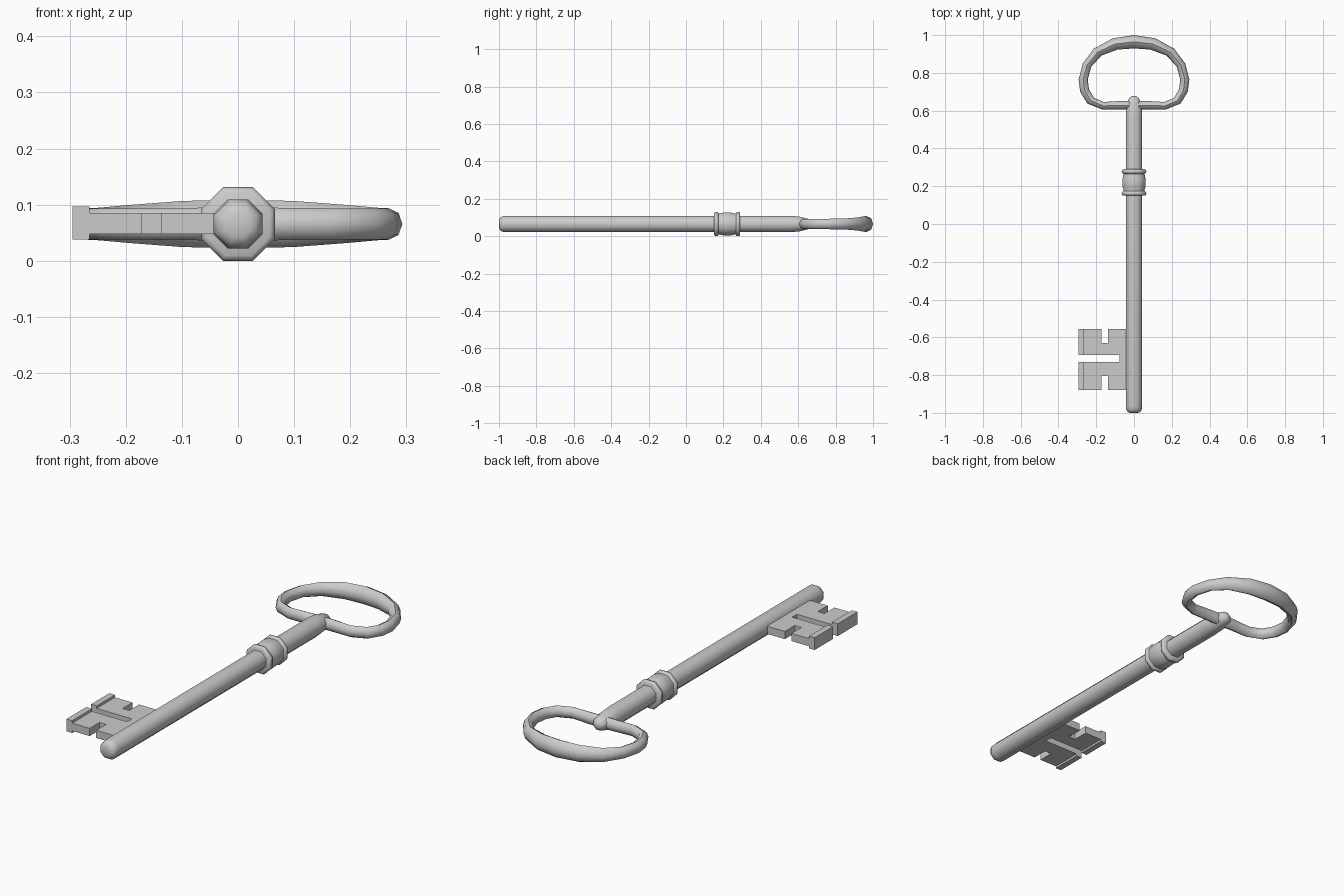
import bpy, bmesh
from math import sin, cos, pi, radians

if "Cube" in bpy.data.objects:
    bpy.data.objects.remove(bpy.data.objects["Cube"])

ZC = 0.0655          # height of the key's axis
SIDES = 8


def finish(name, bm, smooth=True):
    bmesh.ops.recalc_face_normals(bm, faces=bm.faces)
    mesh = bpy.data.meshes.new(name)
    bm.to_mesh(mesh)
    bm.free()
    ob = bpy.data.objects.new(name, mesh)
    bpy.context.collection.objects.link(ob)
    if smooth:
        bpy.ops.object.select_all(action='DESELECT')
        ob.select_set(True)
        bpy.context.view_layer.objects.active = ob
        bpy.ops.object.shade_smooth_by_angle(angle=radians(50))
    return ob


def skin(bm, rings, closed):
    n = len(rings)
    for i in range(n if closed else n - 1):
        a, b = rings[i], rings[(i + 1) % n]
        for k in range(SIDES):
            j = (k + 1) % SIDES
            bm.faces.new((a[k], a[j], b[j], b[k]))
    if not closed:
        bm.faces.new(rings[0])
        bm.faces.new(rings[-1])


def turned(name, profile):
    """Octagonal rod along y from (y, flat half-width x, flat half-width z)."""
    bm = bmesh.new()
    rings = []
    for y, rx, rz in profile:
        c = 1 / cos(pi / SIDES)
        rings.append([bm.verts.new((rx * c * cos(t), y, ZC + rz * c * sin(t)))
                      for t in [2 * pi * (k + 0.5) / SIDES for k in range(SIDES)]])
    skin(bm, rings, False)
    return finish(name, bm)


def plate(name, outline, z0, z1):
    bm = bmesh.new()
    face = bm.faces.new([bm.verts.new((x, y, z0)) for x, y in outline])
    ext = bmesh.ops.extrude_face_region(bm, geom=[face])
    for v in ext['geom']:
        if isinstance(v, bmesh.types.BMVert):
            v.co.z = z1
    return finish(name, bm, False)


# Shaft with rounded tip, flattening where it meets the bow
turned("shaft", [(-1.0, 0.022, 0.022), (-0.994, 0.034, 0.034), (-0.982, 0.041, 0.041),
                 (-0.965, 0.0435, 0.0435), (0.56, 0.0435, 0.0435), (0.605, 0.042, 0.040),
                 (0.64, 0.037, 0.031), (0.665, 0.027, 0.025), (0.677, 0.012, 0.012)])

# Collar: two rings with a barrel between them
collar = [(0.150, 0.056), (0.154, 0.063), (0.162, 0.0655), (0.170, 0.063), (0.174, 0.056)]
barrel = [(0.178, 0.056), (0.195, 0.060), (0.220, 0.062), (0.245, 0.060), (0.262, 0.056)]
rings = collar + barrel + [(0.44 - y, r) for y, r in reversed(collar)]
turned("collar", [(y, r, r) for y, r in rings])

# Bow: outer x, y, inner x, y, half thickness from bottom centre to top centre
half = [(0, 0.605, 0, 0.652, 0.030),
        (0.075, 0.605, 0.06, 0.652, 0.029),
        (0.165, 0.605, 0.160, 0.646, 0.028),
        (0.247, 0.638, 0.212, 0.668, 0.028),
        (0.285, 0.700, 0.238, 0.712, 0.028),
        (0.293, 0.765, 0.245, 0.765, 0.028),
        (0.271, 0.850, 0.226, 0.833, 0.029),
        (0.213, 0.928, 0.172, 0.892, 0.034),
        (0.112, 0.983, 0.088, 0.923, 0.041),
        (0, 1.0, 0, 0.930, 0.0435)]
loop = half + [(-a, b, -c, d, r) for a, b, c, d, r in half[-2:0:-1]]
bm = bmesh.new()
sections = []
for ox, oy, ix, iy, rz in loop:
    ring = []
    for k in range(SIDES):
        t = 2 * pi * k / SIDES
        f = (1 + cos(t)) / 2
        ring.append(bm.verts.new((ix + (ox - ix) * f, iy + (oy - iy) * f, ZC + rz * sin(t))))
    sections.append(ring)
skin(bm, sections, True)
finish("bow", bm)

# Bit: notched plate with two thicker end lips
plate("bit", [(-0.03, -0.555), (-0.137, -0.555), (-0.137, -0.63), (-0.172, -0.63),
              (-0.172, -0.555), (-0.265, -0.555), (-0.265, -0.694), (-0.078, -0.694),
              (-0.078, -0.73), (-0.265, -0.73), (-0.265, -0.88), (-0.172, -0.88),
              (-0.172, -0.805), (-0.137, -0.805), (-0.137, -0.88), (-0.03, -0.88)],
      0.048, 0.085)
for name, y0, y1 in (("bit_lip_upper", -0.694, -0.555), ("bit_lip_lower", -0.88, -0.73)):
    plate(name, [(-0.295, y0), (-0.265, y0), (-0.265, y1), (-0.295, y1)], 0.038, 0.097)
